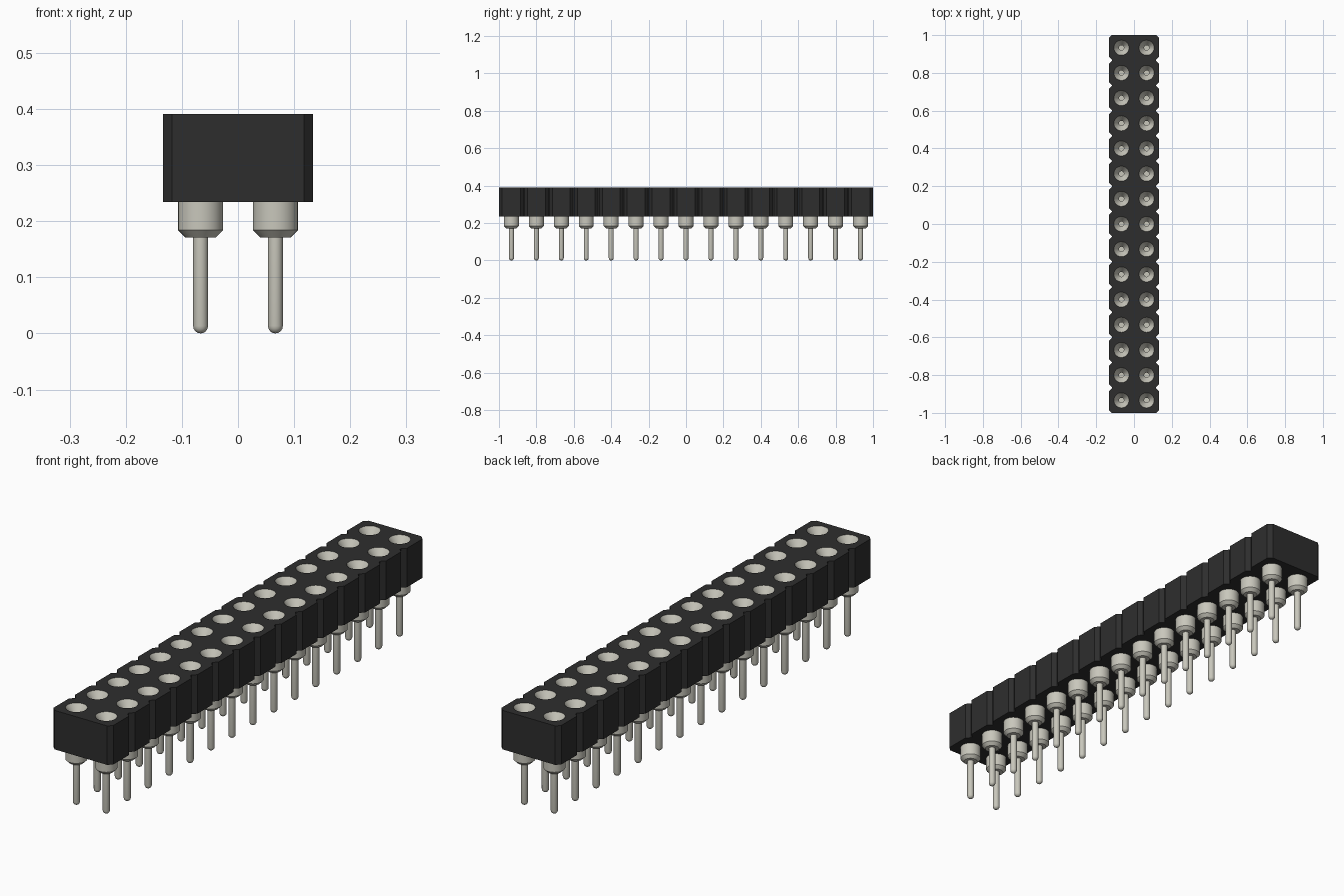
import bpy, bmesh
from math import sin, cos, pi, radians

cube = bpy.data.objects.get("Cube")
if cube:
    bpy.data.objects.remove(cube)

ROWS = 15
PITCH = 2 / ROWS
HALF = PITCH            # half width of the two-column housing
CUT = 0.016             # corner chamfer
GAP = 0.003             # half width of the notch floor
BOTTOM, TOP = 0.234, 0.391
HOLE = 0.04
SEGMENTS = 32


def material(name, color, roughness, metallic=0.0):
    mat = bpy.data.materials.new(name)
    mat.use_nodes = True
    mat.diffuse_color = (*color, 1)
    bsdf = mat.node_tree.nodes["Principled BSDF"]
    bsdf.inputs["Base Color"].default_value = (*color, 1)
    bsdf.inputs["Roughness"].default_value = roughness
    bsdf.inputs["Metallic"].default_value = metallic
    return mat


black = material("black plastic", (0.027, 0.027, 0.027), 0.6)
metal = material("pale metal", (0.58, 0.57, 0.50), 0.4)


def add_loop(curve, points):
    spline = curve.splines.new("POLY")
    spline.points.add(len(points) - 1)
    for p, (x, y) in zip(spline.points, points):
        p.co = (x, y, 0, 1)
    spline.use_cyclic_u = True


# Housing: notched outline with round holes, extruded upward
side = []
for i in range(ROWS):
    y0, y1 = -1 + i * PITCH, -1 + (i + 1) * PITCH
    low = y0 + (GAP if i else 0)
    high = y1 - (GAP if i < ROWS - 1 else 0)
    side += [(HALF - CUT, low), (HALF, low + CUT),
             (HALF, high - CUT), (HALF - CUT, high)]
centres = [(s * PITCH / 2, -1 + (i + 0.5) * PITCH)
           for s in (-1, 1) for i in range(ROWS)]

outline = bpy.data.curves.new("housing", "CURVE")
outline.dimensions = "2D"
outline.fill_mode = "BOTH"
outline.extrude = (TOP - BOTTOM) / 2
add_loop(outline, side + [(-x, y) for x, y in reversed(side)])
for cx, cy in centres:
    add_loop(outline, [(cx + HOLE * cos(2 * pi * k / SEGMENTS),
                        cy + HOLE * sin(2 * pi * k / SEGMENTS))
                       for k in range(SEGMENTS)])
housing = bpy.data.objects.new("housing", outline)
housing.location.z = (TOP + BOTTOM) / 2
bpy.context.collection.objects.link(housing)
outline.materials.append(black)
bpy.ops.object.select_all(action="DESELECT")
housing.select_set(True)
bpy.context.view_layer.objects.active = housing
bpy.ops.object.convert(target="MESH")
bpy.ops.object.shade_flat()


def lathe(name, profile, mat):
    """Revolve (radius, z) points about z, listed from bottom to top."""
    bm = bmesh.new()
    rings = []
    for r, z in profile:
        if r == 0:
            rings.append([bm.verts.new((0, 0, z))] * SEGMENTS)
        else:
            rings.append([bm.verts.new((r * cos(2 * pi * k / SEGMENTS),
                                        r * sin(2 * pi * k / SEGMENTS), z))
                          for k in range(SEGMENTS)])
    for a, b in zip(rings, rings[1:]):
        for k in range(SEGMENTS):
            n = (k + 1) % SEGMENTS
            bm.faces.new(list(dict.fromkeys((a[k], a[n], b[n], b[k]))))
    bmesh.ops.recalc_face_normals(bm, faces=bm.faces)
    mesh = bpy.data.meshes.new(name)
    bm.to_mesh(mesh)
    bm.free()
    mesh.materials.append(mat)
    return mesh


# Pin: rounded tip, thin shaft, tapered collar, funnel-shaped socket
SHAFT, BORE = 0.0133, 0.013
tip = [(SHAFT * sin(a * pi / 8), SHAFT * (1 - cos(a * pi / 8)))
       for a in range(1, 5)]
profile = [(0, 0)] + tip + [
    (SHAFT, 0.171), (0.027, 0.171), (HOLE, 0.184), (HOLE, TOP),
    (BORE, TOP - 0.04), (BORE, 0.25), (0, 0.25)]
pin_mesh = lathe("pin", profile, metal)

pins = []
for i, (cx, cy) in enumerate(centres):
    column = "right" if cx < 0 else "left"
    pin = bpy.data.objects.new(f"{column}_pin_{i % ROWS + 1}", pin_mesh)
    pin.location = (cx, cy, 0)
    bpy.context.collection.objects.link(pin)
    pins.append(pin)

# Smooth the round walls of the shared pin mesh, keeping its edges sharp
bpy.ops.object.select_all(action="DESELECT")
pins[0].select_set(True)
bpy.context.view_layer.objects.active = pins[0]
bpy.ops.object.shade_smooth_by_angle(angle=radians(30))
